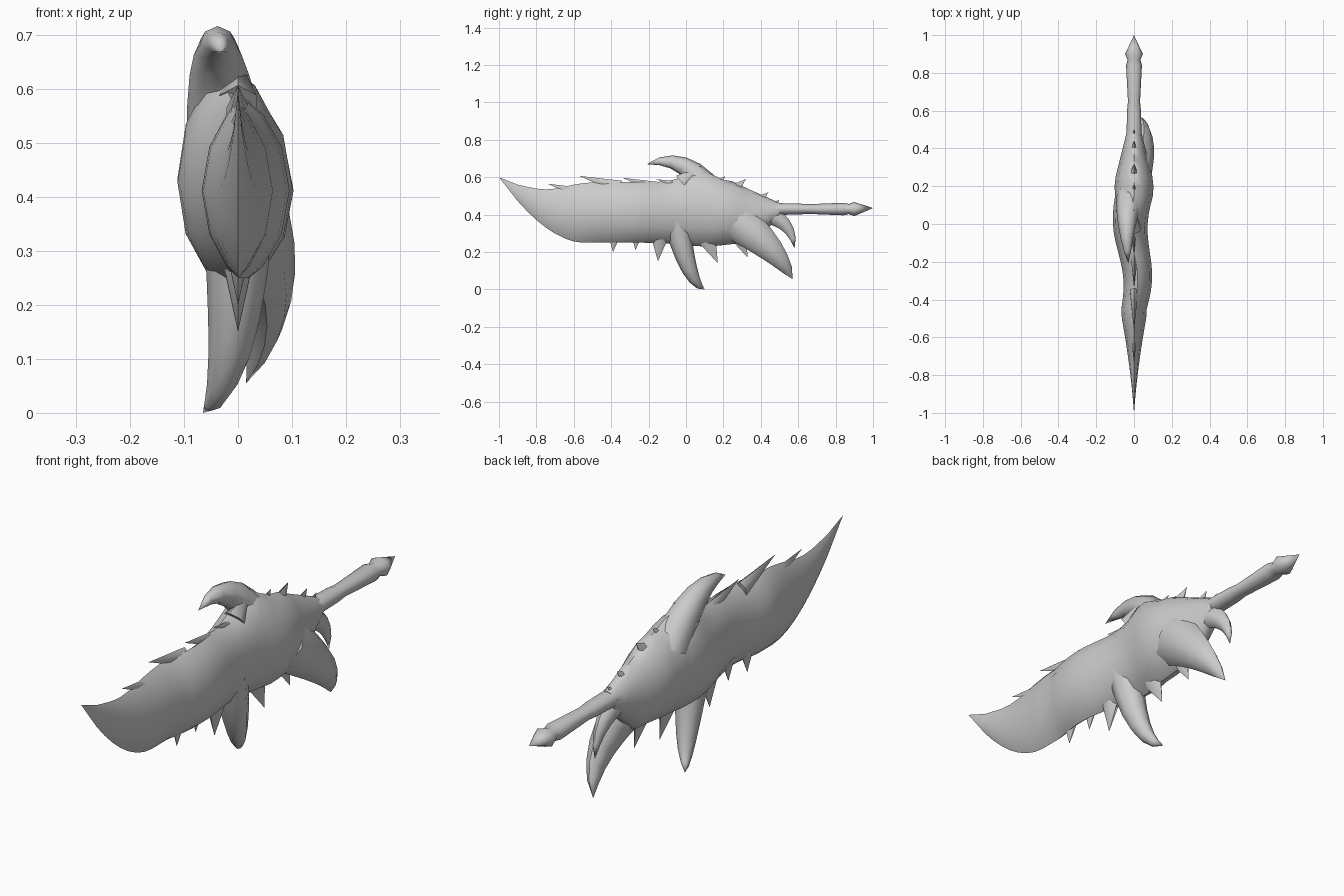
import bpy, bmesh, math
from mathutils import Vector

default_cube = bpy.data.objects.get("Cube")
if default_cube:
    bpy.data.objects.remove(default_cube, do_unlink=True)

bone = bpy.data.materials.new("bone_grey")
bone.use_nodes = True
bone.diffuse_color = (0.6, 0.6, 0.6, 1)
bone.node_tree.nodes["Principled BSDF"].inputs["Base Color"].default_value = bone.diffuse_color


def loft(name, rings, tip):
    """Skin equal-sized rings, capping the first and closing the last to a tip."""
    bm = bmesh.new()
    rows = [[bm.verts.new(point) for point in ring] for ring in rings]
    count = len(rows[0])
    end = bm.verts.new(tip)
    for i in range(count):
        j = (i + 1) % count
        for near, far in zip(rows, rows[1:]):
            bm.faces.new((near[i], near[j], far[j], far[i]))
        bm.faces.new((rows[-1][i], rows[-1][j], end))
    bm.faces.new(rows[0])
    bmesh.ops.recalc_face_normals(bm, faces=bm.faces)
    mesh = bpy.data.meshes.new(name)
    bm.to_mesh(mesh)
    bm.free()
    mesh.materials.append(bone)
    part = bpy.data.objects.new(name, mesh)
    bpy.context.collection.objects.link(part)
    bpy.ops.object.select_all(action='DESELECT')
    part.select_set(True)
    bpy.context.view_layer.objects.active = part
    bpy.ops.object.shade_smooth_by_angle(angle=math.radians(55))


def ellipse(centre, across, height, width, sides=8):
    """Ring of points spanned by the x axis and the given in-plane direction."""
    angles = [math.tau * i / sides for i in range(sides)]
    side = Vector((width, 0, 0))
    return [centre + across * height * math.cos(a) + side * math.sin(a) for a in angles]


def horn(name, base, bend, tip, height, width, steps=6):
    """Curved horn tapering from its buried base to its tip."""
    base, bend, tip = Vector(base), Vector(bend), Vector(tip)
    rings = []
    for i in range(steps):
        t = i / steps
        centre = base.lerp(bend, t).lerp(bend.lerp(tip, t), t)
        tangent = (bend - base).lerp(tip - bend, t)
        across = Vector((0, -tangent.z, tangent.y)).normalized()
        taper = (1 - t) ** 0.75
        rings.append(ellipse(centre, across, height * taper, width * taper))
    loft(name, rings, tip)


def spike_row(name, tips, root, height, width):
    """Row of short straight spikes; root is the offset from tip to base."""
    across = Vector((0, -root[2], root[1])).normalized()
    for number, (y, z) in enumerate(tips, start=1):
        tip = Vector((0, y, z))
        base = tip + Vector(root)
        loft(f"{name}_{number}", [ellipse(base, across, height, width, sides=6)], tip)


# Blade outline as rules along its length
def spine_height(y):
    crest = 0.065 * math.exp(-((y - 0.07) / 0.1) ** 2)
    dip = 0.04 * math.exp(-((y + 0.75) / 0.15) ** 2)
    return 0.575 + crest - dip - 0.45 * max(0, y - 0.25)


def belly_height(y):
    front_sweep = 0.35 * (max(0, -0.55 - y) / 0.45) ** 1.8
    sag = 0.02 * math.exp(-((y - 0.1) / 0.15) ** 2)
    return 0.25 - sag + front_sweep + 0.9 * max(0, y - 0.35)


def half_width(y):
    swell = 0.092 + 0.055 * y
    return min(swell * min(1, 2 * (y + 1)), 0.035 + 0.25 * (0.5 - y))


def sway(y):
    return -0.02 * math.cos(math.pi * y / 0.3) if -0.45 < y < 0.15 else 0


# Blade: a thin lens toward the tip, fuller toward the grip
blade_rings = []
for station in range(29):
    y = 0.5 - station / 20
    middle = (spine_height(y) + belly_height(y)) / 2
    reach = (spine_height(y) - belly_height(y)) / 2
    power = min(1.8, max(1.25, 1.2 - y))
    ring = []
    for i in range(12):
        a = math.tau * i / 12
        bulge = math.copysign(abs(math.sin(a)) ** power, math.sin(a))
        ring.append((sway(y) + half_width(y) * bulge, y, middle + reach * math.cos(a)))
    blade_rings.append(ring)
loft("blade", blade_rings, (0, -1, 0.6))

# Large curved horns
horn("crest_hook", (-0.02, 0.14, 0.5), (-0.05, 0, 0.74), (-0.03, -0.21, 0.67), 0.08, 0.075)
horn("middle_horn", (0, -0.05, 0.36), (0, 0.015, 0.03), (-0.065, 0.1, 0), 0.07, 0.065)
horn("rear_horn", (0.02, 0.27, 0.37), (0.09, 0.5, 0.2), (0.015, 0.57, 0.055), 0.11, 0.075)
horn("guard_horn", (0, 0.38, 0.42), (0, 0.57, 0.38), (0, 0.58, 0.22), 0.06, 0.045)

# Jagged scales along the spine
spike_row("front_scale", [(-0.74, 0.565), (-0.57, 0.607), (-0.34, 0.597), (-0.16, 0.59)],
          (0, 0.22, -0.06), 0.035, 0.025)
spike_row("rear_scale", [(0.08, 0.66), (0.21, 0.605), (0.32, 0.59), (0.44, 0.52), (0.5, 0.48)],
          (0, -0.1, -0.09), 0.05, 0.04)

# Teeth below the cutting edge
spike_row("front_tooth", [(-0.39, 0.2), (-0.27, 0.21), (-0.15, 0.15)],
          (0, 0.01, 0.14), 0.05, 0.035)
spike_row("rear_tooth", [(0.17, 0.14), (0.33, 0.17)], (0, -0.07, 0.16), 0.06, 0.035)

# Grip with a collar and a pointed pommel
grip_profile = [(0.45, 0.04), (0.6, 0.037), (0.65, 0.032), (0.84, 0.042), (0.87, 0.034), (0.9, 0.047)]
up = Vector((0, 0, 1))
loft("grip", [ellipse(Vector((0, y, 0.43)), up, 0.8 * r, r) for y, r in grip_profile],
     (0, 1, 0.435))
